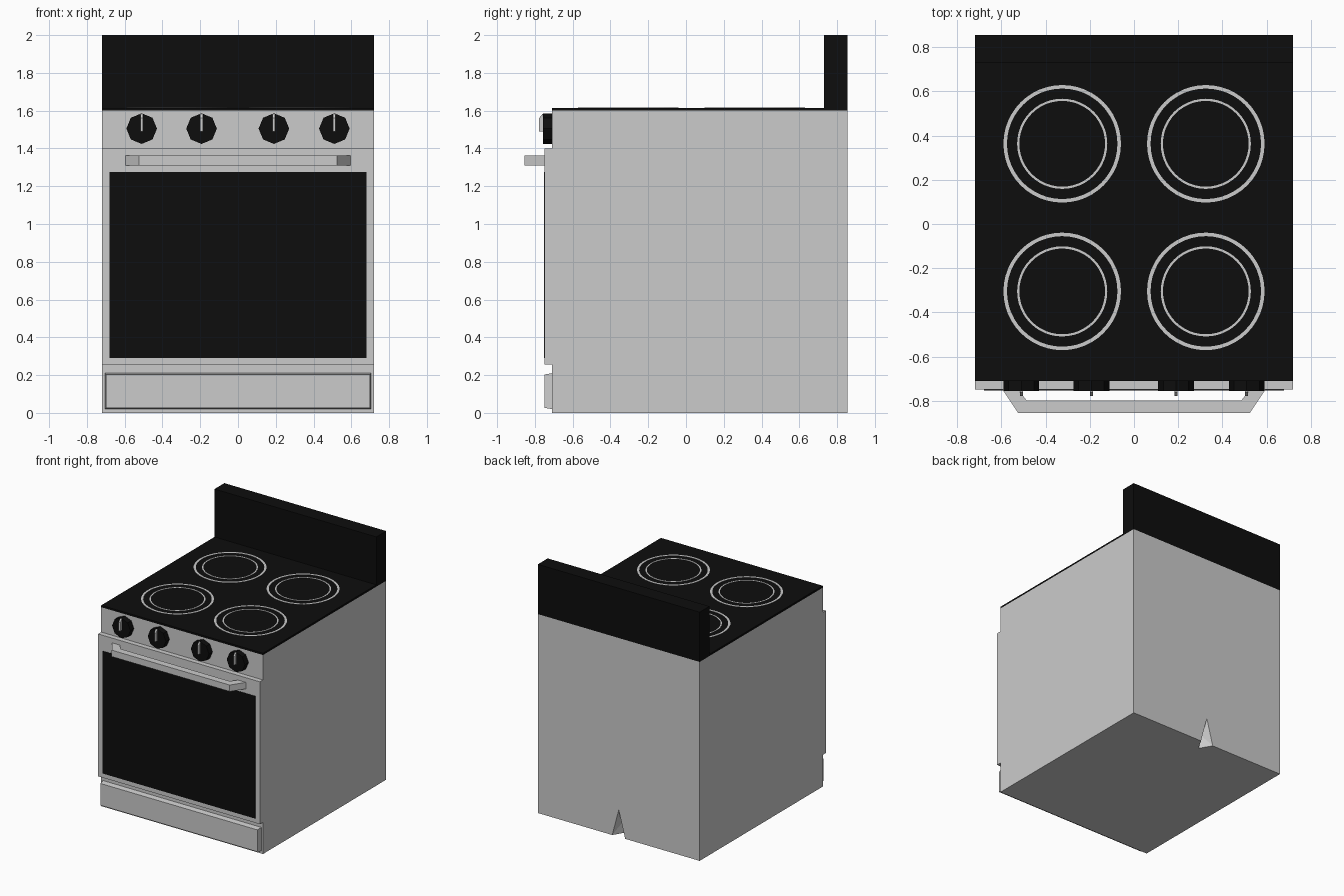
import bpy, bmesh, math
from mathutils import Matrix

if "Cube" in bpy.data.objects:
    bpy.data.objects.remove(bpy.data.objects["Cube"])

black = bpy.data.materials.new("black_enamel")
black.diffuse_color = (0.004, 0.004, 0.004, 1)
black.use_nodes = True
black.node_tree.nodes["Principled BSDF"].inputs["Base Color"].default_value = black.diffuse_color


def finish(name, bm, mat=None):
    bmesh.ops.recalc_face_normals(bm, faces=bm.faces[:])
    me = bpy.data.meshes.new(name)
    bm.to_mesh(me)
    bm.free()
    ob = bpy.data.objects.new(name, me)
    bpy.context.collection.objects.link(ob)
    if mat:
        me.materials.append(mat)
    return ob


def box(name, x, y, z, mat=None, taper=0.0):
    """Box from (min, max) ranges; taper narrows its front face."""
    bm = bmesh.new()
    bmesh.ops.create_cube(bm, size=1)
    for v in bm.verts:
        front = v.co.y < 0
        sx, sz = math.copysign(1, v.co.x), math.copysign(1, v.co.z)
        v.co = [r[0] if c < 0 else r[1] for c, r in zip(v.co, (x, y, z))]
        if front:
            v.co.x -= sx * taper
            v.co.z -= sz * taper
    return finish(name, bm, mat)


def prism(name, profile, offset, mat=None):
    """Closed 3D outline extruded along offset."""
    bm = bmesh.new()
    face = bm.faces.new([bm.verts.new(p) for p in profile])
    ext = bmesh.ops.extrude_face_region(bm, geom=[face])["geom"]
    bmesh.ops.translate(bm, vec=offset, verts=[g for g in ext if isinstance(g, bmesh.types.BMVert)])
    return finish(name, bm, mat)


def ring(name, x, y, z, r_out, r_in, height=0.002, n=48):
    """Thin flat ring lying on the cooktop."""
    bm = bmesh.new()
    loops = [[bm.verts.new((x + r * math.cos(2 * math.pi * i / n),
                            y + r * math.sin(2 * math.pi * i / n), h)) for i in range(n)]
             for r, h in ((r_out, z), (r_out, z + height), (r_in, z + height), (r_in, z))]
    for a, b in zip(loops, loops[1:] + loops[:1]):
        for i in range(n):
            j = (i + 1) % n
            bm.faces.new((a[i], a[j], b[j], b[i]))
    return finish(name, bm)


# Body with a small pointed notch at the bottom of the back
W, BACK, FRONT = 0.72, 0.855, -0.71
body = box("body", (-W, W), (FRONT, BACK), (0, 1.6))
bm = bmesh.new()
for p in ((-0.064, 0.865, -0.01), (0.064, 0.865, -0.01), (0, 0.865, 0.23),
          (0, 0.755, -0.01), (0, 0.775, 0.11)):
    bm.verts.new(p)
bmesh.ops.convex_hull(bm, input=bm.verts[:])
cutter = finish("notch_cutter", bm)
cutter.hide_render = True
mod = body.modifiers.new("notch", 'BOOLEAN')
mod.operation, mod.solver, mod.object = 'DIFFERENCE', 'EXACT', cutter
bpy.context.view_layer.objects.active = body
bpy.ops.object.modifier_apply(modifier=mod.name)
bpy.data.objects.remove(cutter)

# Cooktop and backsplash
box("cooktop", (-W, W), (FRONT, BACK), (1.6, 1.615), black)
box("backsplash", (-W, W), (0.73, BACK), (1.6, 2.0), black)

# Burner markings
for x in (-0.325, 0.325):
    for y in (-0.305, 0.363):
        ring("burner_outer_ring", x, y, 1.615, 0.266, 0.250)
        ring("burner_inner_ring", x, y, 1.615, 0.204, 0.194)

# Oven door, window and storage drawer
box("oven_door", (-W, W), (-0.75, FRONT), (0.255, 1.4))
box("oven_window", (-0.68, 0.68), (-0.753, -0.745), (0.29, 1.275), black)
box("drawer", (-0.705, 0.705), (-0.75, FRONT), (0.02, 0.21), taper=0.007)

# Door handle: bent bar with slanted ends
half = [(0.595, -0.75), (0.525, -0.855)]
inner = [(0.485, -0.80), (0.525, -0.75)]
plan = half + [(-x, y) for x, y in half[::-1]] + [(-x, y) for x, y in inner[::-1]] + inner
prism("door_handle", [(x, y, 1.31) for x, y in plan], (0, 0, 0.052))

# Eight-sided control knobs with pointers
for x in (-0.51, -0.193, 0.19, 0.51):
    bm = bmesh.new()
    bmesh.ops.create_cone(bm, cap_ends=True, segments=8, radius1=0.081, radius2=0.081, depth=0.047,
                          matrix=Matrix.Translation((x, -0.7325, 1.505)) @ Matrix.Rotation(math.pi / 2, 4, 'X'))
    finish("knob", bm, black)
    side = [(-0.752, 1.49), (-0.778, 1.49), (-0.778, 1.56), (-0.76, 1.583), (-0.752, 1.583)]
    prism("knob_pointer", [(x - 0.007, y, z) for y, z in side], (0.014, 0, 0))
